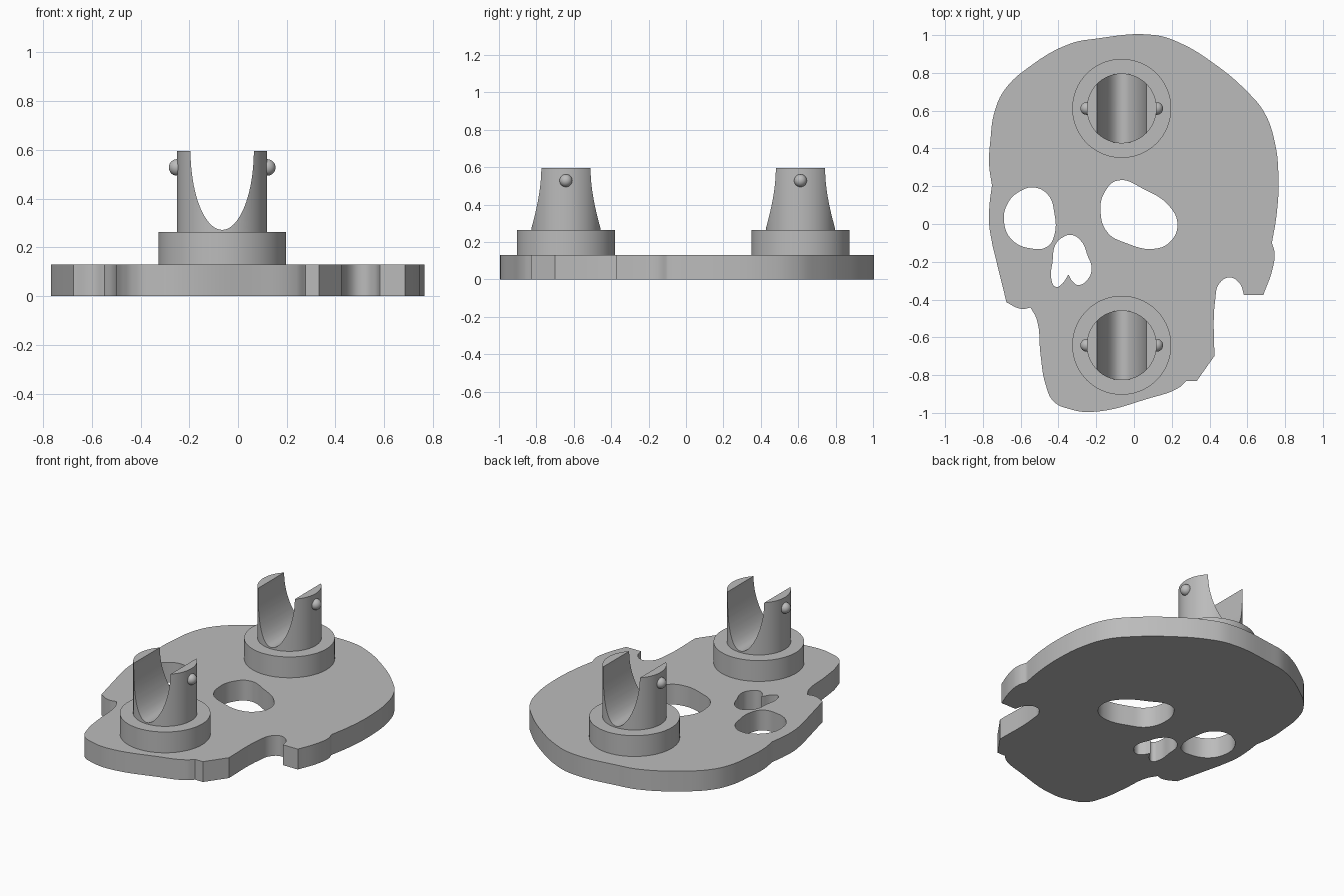
import bpy
import bmesh
from math import pi, radians

cube = bpy.data.objects.get("Cube")
if cube:
    bpy.data.objects.remove(cube, do_unlink=True)

grey = bpy.data.materials.new("plain grey")
grey.use_nodes = True
grey.diffuse_color = (0.5, 0.5, 0.5, 1)
grey.node_tree.nodes["Principled BSDF"].inputs["Base Color"].default_value = grey.diffuse_color

PLATE_TOP = 0.13
BASE_TOP = 0.263
POST_TOP = 0.595
POST_X = -0.065
POST_RADIUS = 0.185


def finish(obj):
    """Apply the material and smooth the rounded sides."""
    obj.data.materials.clear()
    obj.data.materials.append(grey)
    bpy.ops.object.select_all(action="DESELECT")
    obj.select_set(True)
    bpy.context.view_layer.objects.active = obj
    bpy.ops.object.shade_smooth_by_angle(angle=radians(32))
    return obj


def cylinder(name, radius, bottom, top, y):
    bpy.ops.mesh.primitive_cylinder_add(
        vertices=96, radius=radius, depth=top - bottom,
        location=(POST_X, y, (top + bottom) / 2))
    obj = bpy.context.object
    obj.name = name
    return obj


def add_loop(curve, points):
    """Closed smooth loop; a point with a third entry is a sharp corner."""
    spline = curve.splines.new("BEZIER")
    spline.bezier_points.add(len(points) - 1)
    spline.use_cyclic_u = True
    for bez, point in zip(spline.bezier_points, points):
        bez.co = (point[0], point[1], 0)
        kind = "VECTOR" if len(point) > 2 else "AUTO"
        bez.handle_left_type = bez.handle_right_type = kind


# Plate outline, clockwise from the rear; C marks a corner
C = True
outline = [
    (.11, 1), (.24, .96), (.43, .845), (.6, .7), (.69, .59), (.745, .435),
    (.765, .235), (.755, .05), (.73, -.1, C), (.744, -.15), (.733, -.24),
    (.685, -.375, C), (.582, -.375, C), (.56, -.315), (.505, -.283),
    (.452, -.315), (.43, -.4), (.425, -.7, C), (.333, -.83, C),
    (.278, -.83, C), (.24, -.865), (.08, -.923), (-.225, -.995),
    (-.34, -.98), (-.425, -.94), (-.468, -.85), (-.495, -.69),
    (-.515, -.505), (-.548, -.442, C), (-.595, -.45), (-.675, -.415, C),
    (-.749, -.114, C), (-.767, 0), (-.765, .1), (-.752, .204, C),
    (-.767, .315), (-.76, .447), (-.738, .595), (-.685, .71),
    (-.553, .833), (-.336, .955), (-.21, .98),
]
large_opening = [
    (-.087, .23), (.055, .183), (.188, .093), (.23, 0), (.198, -.087),
    (.119, -.13), (-.05, -.098), (-.14, -.045), (-.177, .066), (-.156, .167),
]
small_opening = [
    (-.526, .193), (-.452, .15), (-.423, .066), (-.421, -.056),
    (-.458, -.119), (-.542, -.13), (-.648, -.082), (-.688, .013),
    (-.669, .108), (-.606, .172),
]
notched_opening = [
    (-.331, -.058), (-.278, -.093), (-.246, -.167), (-.225, -.23),
    (-.241, -.288), (-.294, -.323), (-.325, -.304), (-.347, -.267, C),
    (-.384, -.32), (-.415, -.333), (-.437, -.294), (-.431, -.198),
    (-.415, -.108), (-.378, -.071),
]

curve = bpy.data.curves.new("plate_profile", "CURVE")
curve.dimensions = "2D"
curve.fill_mode = "BOTH"
curve.extrude = PLATE_TOP / 2
curve.resolution_u = 8
for loop in (outline, large_opening, small_opening, notched_opening):
    add_loop(curve, loop)
profile = bpy.data.objects.new("plate_profile", curve)
bpy.context.collection.objects.link(profile)
bpy.context.view_layer.update()

# Solid plate made from the profile
mesh = bpy.data.meshes.new_from_object(
    profile.evaluated_get(bpy.context.evaluated_depsgraph_get()))
bpy.data.objects.remove(profile, do_unlink=True)
bm = bmesh.new()
bm.from_mesh(mesh)
bmesh.ops.remove_doubles(bm, verts=bm.verts, dist=0.0005)
bmesh.ops.translate(bm, verts=bm.verts, vec=(0, 0, PLATE_TOP / 2))
bmesh.ops.recalc_face_normals(bm, faces=bm.faces)
bm.to_mesh(mesh)
bm.free()
plate = bpy.data.objects.new("plate", mesh)
bpy.context.collection.objects.link(plate)
finish(plate)


def add_mount(prefix, y):
    # Round base
    finish(cylinder(prefix + "_base", 0.262, PLATE_TOP - 0.01, BASE_TOP, y))

    # Post with an elliptical slot running front to back
    post = cylinder(prefix + "_post", POST_RADIUS, BASE_TOP - 0.02, POST_TOP, y)
    bpy.ops.mesh.primitive_cylinder_add(
        vertices=96, radius=1, depth=1,
        location=(POST_X, y, POST_TOP + 0.005), rotation=(pi / 2, 0, 0))
    cutter = bpy.context.object
    cutter.name = prefix + "_slot_cutter"
    cutter.scale = (0.13, 0.328, 1)
    cutter.hide_render = True
    slot = post.modifiers.new("slot", "BOOLEAN")
    slot.operation = "DIFFERENCE"
    slot.solver = "EXACT"
    slot.object = cutter
    bpy.context.view_layer.objects.active = post
    bpy.ops.object.modifier_apply(modifier=slot.name)
    bpy.data.objects.remove(cutter, do_unlink=True)
    finish(post)

    # Small round studs on the outside of each prong
    for side, sign in (("left", 1), ("right", -1)):
        bpy.ops.mesh.primitive_uv_sphere_add(
            segments=32, ring_count=16, radius=0.034,
            location=(POST_X + sign * POST_RADIUS, y, 0.528))
        stud = bpy.context.object
        stud.name = prefix + "_stud_" + side
        finish(stud)


add_mount("front", -0.642)
add_mount("rear", 0.612)
